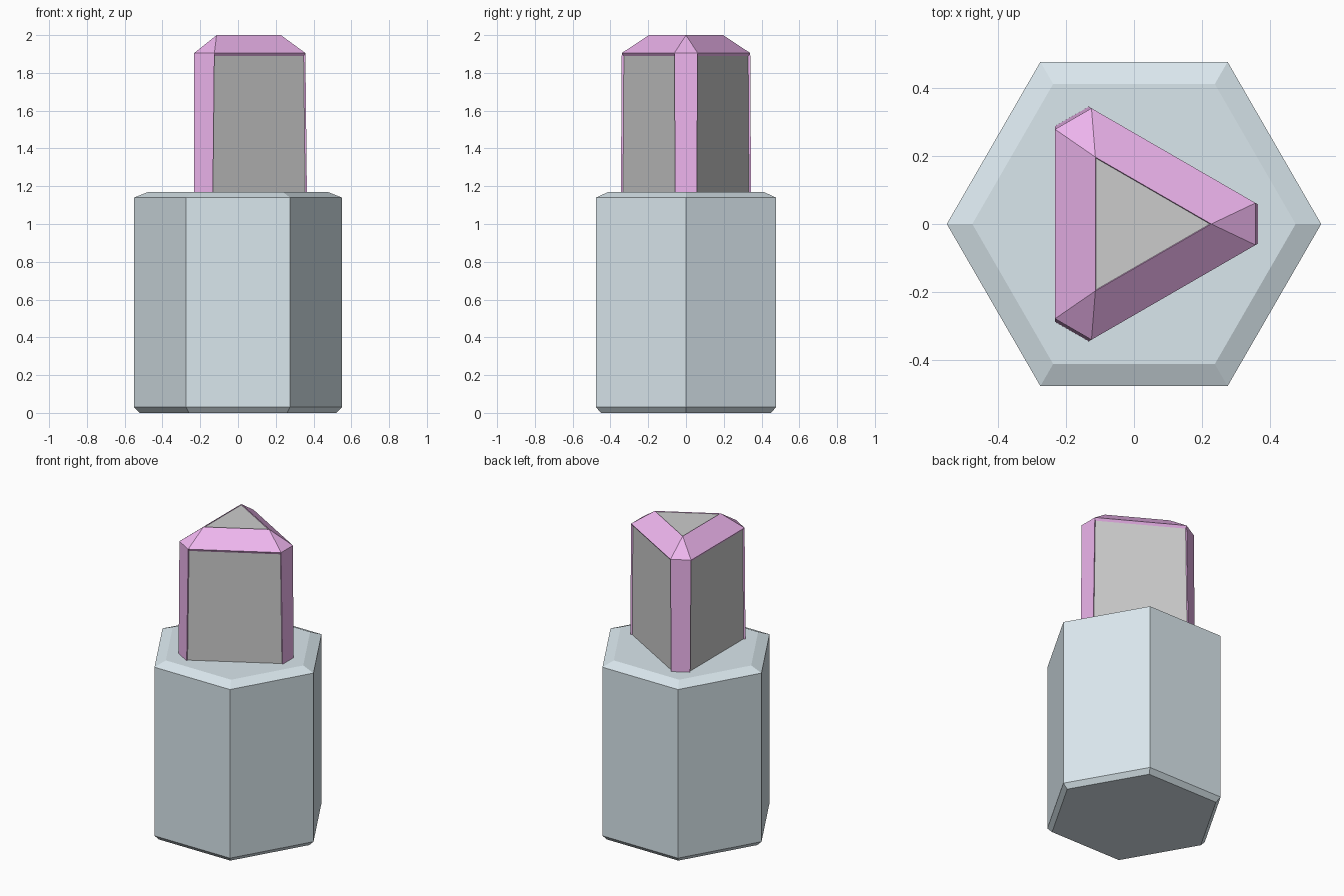
import bpy, bmesh
from math import cos, sin, pi, sqrt
from mathutils import Vector

if "Cube" in bpy.data.objects:
    bpy.data.objects.remove(bpy.data.objects["Cube"])


def material(name, rgb):
    m = bpy.data.materials.new(name)
    m.diffuse_color = (*rgb, 1)
    m.use_nodes = True
    m.node_tree.nodes["Principled BSDF"].inputs["Base Color"].default_value = m.diffuse_color
    return m


def finish(bm, name, mats):
    me = bpy.data.meshes.new(name)
    bm.to_mesh(me)
    bm.free()
    for m in mats:
        me.materials.append(m)
    ob = bpy.data.objects.new(name, me)
    bpy.context.collection.objects.link(ob)
    return ob


def bridge(bm, a, b):
    n = len(a)
    return [bm.faces.new((a[i], a[(i + 1) % n], b[(i + 1) % n], b[i])) for i in range(n)]


blue = material("pale_blue", (0.70, 0.80, 0.85))
purple = material("purple", (0.85, 0.46, 0.85))
grey = material("grey", (0.8, 0.8, 0.8))

# Hexagonal base with chamfered bottom and wider top chamfer
bm = bmesh.new()
rings = [[bm.verts.new((r * cos(i * pi / 3), r * sin(i * pi / 3), z)) for i in range(6)]
         for r, z in ((0.52, 0), (0.55, 0.03), (0.55, 1.14), (0.475, 1.17))]
for a, b in zip(rings, rings[1:]):
    bridge(bm, a, b)
bm.faces.new(rings[0][::-1])
bm.faces.new(rings[-1])
finish(bm, "hexagonal_base", [blue])

# Triangular tower with cut corners and a sloping crown
APOTHEM = 0.232


def tower_ring(bm, cut, z):
    half = (2 * APOTHEM - cut) / sqrt(3)
    out = []
    for i in range(3):
        c, s = cos(i * 2 * pi / 3), sin(i * 2 * pi / 3)
        for y in (-half, half):
            out.append(bm.verts.new((cut * c - y * s, cut * s + y * c, z)))
    return out


bm = bmesh.new()
low = tower_ring(bm, 0.365, 1.16)
high = tower_ring(bm, 0.357, 1.905)
crown = [bm.verts.new((0.227 * cos(i * 2 * pi / 3), 0.227 * sin(i * 2 * pi / 3), 2))
         for i in range(3)]
walls = bridge(bm, low, high)
bm.faces.new(low[::-1])
for i in range(3):
    j = (i + 1) % 3
    bm.faces.new((high[2 * i], high[2 * i + 1], crown[i]))
    bm.faces.new((high[2 * i + 1], high[2 * j], crown[j], crown[i]))
top = bm.faces.new(crown)
bm.normal_update()

# Recessed grey panels on the three wide sides and the top
panels = walls[1::2]
bmesh.ops.inset_individual(bm, faces=panels, thickness=0.007, depth=-0.01)
bmesh.ops.inset_individual(bm, faces=[top], thickness=0.004, depth=-0.004)
for f in panels:
    for v in f.verts:
        if v.co.z > 1.5:
            v.co.z = 1.889
        else:
            v.co.z = 1.161
for f in panels + [top]:
    f.material_index = 1
finish(bm, "triangular_tower", [purple, grey])
